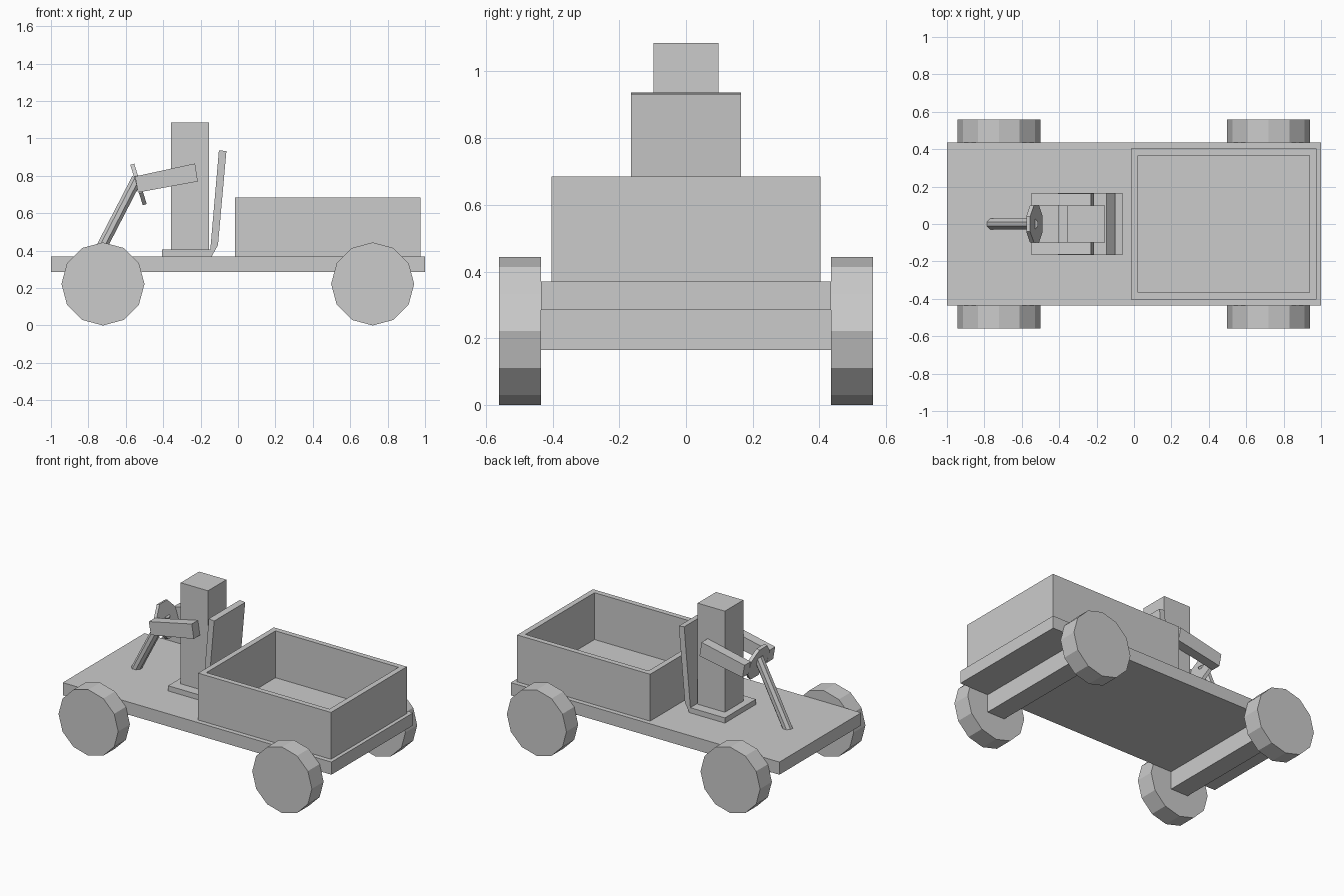
import bpy, bmesh, math
from mathutils import Vector, Matrix

if "Cube" in bpy.data.objects:
    bpy.data.objects.remove(bpy.data.objects["Cube"])


def finish(name, bm):
    bmesh.ops.recalc_face_normals(bm, faces=bm.faces)
    mesh = bpy.data.meshes.new(name)
    bm.to_mesh(mesh)
    bm.free()
    ob = bpy.data.objects.new(name, mesh)
    bpy.context.collection.objects.link(ob)
    return ob


def extrude_profile(name, points, y0, y1):
    """Extrude an XZ outline from y0 to y1."""
    bm = bmesh.new()
    face = bm.faces.new([bm.verts.new((x, y0, z)) for x, z in points])
    new = bmesh.ops.extrude_face_region(bm, geom=[face])["geom"]
    verts = [g for g in new if isinstance(g, bmesh.types.BMVert)]
    bmesh.ops.translate(bm, verts=verts, vec=(0, y1 - y0, 0))
    return finish(name, bm)


def box(name, x0, x1, y0, y1, z0, z1):
    return extrude_profile(name, [(x0, z0), (x1, z0), (x1, z1), (x0, z1)], y0, y1)


def rod(name, start, end, radius, sides, turn=0.0, y_scale=1.0):
    """Flat-sided cylinder between two points."""
    a, b = Vector(start), Vector(end)
    bm = bmesh.new()
    bmesh.ops.create_cone(bm, cap_ends=True, segments=sides, radius1=radius,
                          radius2=radius, depth=(b - a).length)
    bmesh.ops.rotate(bm, verts=bm.verts, matrix=Matrix.Rotation(turn, 3, 'Z'))
    rot = Vector((0, 0, 1)).rotation_difference(b - a).to_matrix().to_4x4()
    bm.transform(Matrix.Diagonal((1, y_scale, 1, 1)))
    bm.transform(Matrix.Translation((a + b) / 2) @ rot)
    return finish(name, bm)


# Chassis deck and axle beams
box("deck", -1, 1, -0.435, 0.435, 0.285, 0.37)
for label, x in (("front", -0.722), ("rear", 0.72)):
    box(label + "_axle_beam", x - 0.065, x + 0.065, -0.435, 0.435, 0.165, 0.285)
    # Twelve-sided wheels
    for side, s in (("right", -1), ("left", 1)):
        rod(f"{label}_{side}_wheel", (x, s * 0.435, 0.222), (x, s * 0.56, 0.222), 0.222, 12)

# Open cargo box: walls standing on the deck
bm = bmesh.new()
rings = []
for x0, x1, y in ((-0.015, 0.975, 0.403), (0.022, 0.938, 0.367)):
    for z in (0.37, 0.685):
        rings.append([bm.verts.new(p) for p in
                      ((x0, -y, z), (x1, -y, z), (x1, y, z), (x0, y, z))])
outer_low, outer_top, inner_low, inner_top = rings
for lo, hi in ((outer_low, outer_top), (outer_top, inner_top),
               (inner_top, inner_low), (inner_low, outer_low)):
    for i in range(4):
        j = (i + 1) % 4
        bm.faces.new((lo[i], lo[j], hi[j], hi[i]))
finish("cargo_box", bm)

# Seat with leaning back
extrude_profile("seat", [(-0.405, 0.37), (-0.14, 0.37), (-0.107, 0.43), (-0.062, 0.932),
                         (-0.102, 0.937), (-0.148, 0.405), (-0.405, 0.405)], -0.165, 0.165)

# Driver: block body and two reaching arms
box("driver_body", -0.358, -0.155, -0.098, 0.098, 0.405, 1.085)
arm = [(-0.55, 0.797), (-0.23, 0.866), (-0.215, 0.77), (-0.535, 0.711)]
for side, s in (("right", -1), ("left", 1)):
    extrude_profile(side + "_arm", arm, s * 0.098, s * 0.163)

# Steering column and wheel
rod("steering_column", (-0.765, 0, 0.35), (-0.54, 0, 0.785), 0.031, 8, math.pi / 8)
c, n = Vector((-0.532, 0, 0.754)), Vector((0.955, 0, 0.295)) * 0.011
rod("steering_wheel", c - n, c + n, 0.113 / math.cos(math.pi / 8), 8, math.pi / 8, 0.88)
